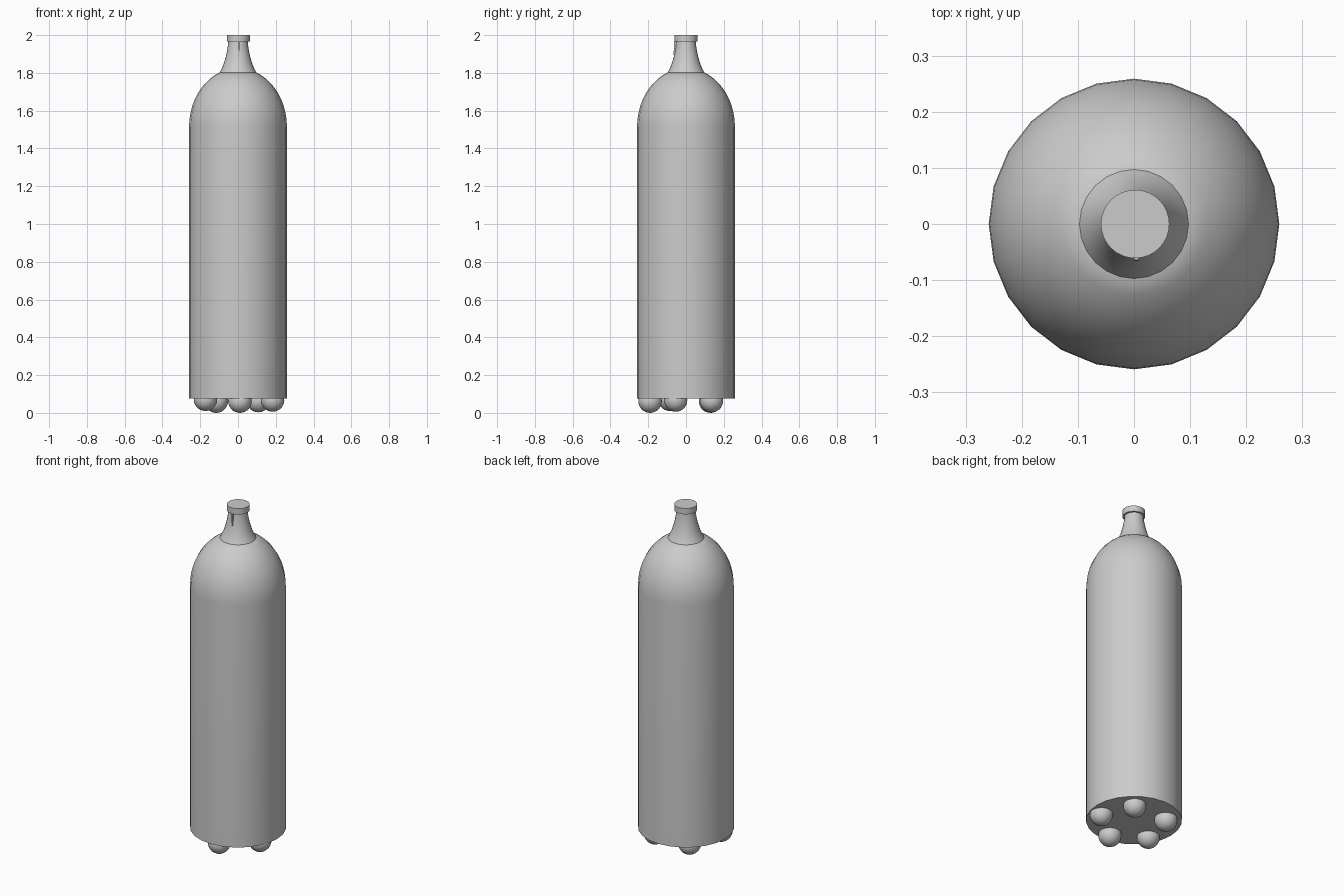
import bpy, bmesh, math

cube = bpy.data.objects.get("Cube")
if cube:
    bpy.data.objects.remove(cube, do_unlink=True)

GREY = (0.6, 0.6, 0.6, 1.0)
grey = bpy.data.materials.new("light grey")
grey.use_nodes = True
grey.diffuse_color = GREY
grey.node_tree.nodes["Principled BSDF"].inputs["Base Color"].default_value = GREY


def add_object(name, bm, angle=35):
    bmesh.ops.recalc_face_normals(bm, faces=bm.faces)
    mesh = bpy.data.meshes.new(name)
    bm.to_mesh(mesh)
    bm.free()
    mesh.materials.append(grey)
    obj = bpy.data.objects.new(name, mesh)
    bpy.context.collection.objects.link(obj)
    bpy.ops.object.select_all(action='DESELECT')
    obj.select_set(True)
    bpy.context.view_layer.objects.active = obj
    bpy.ops.object.shade_smooth_by_angle(angle=math.radians(angle))
    return obj


def lathe(name, profile, sides=24, cx=0.0):
    """Turn (radius, z) points around the z axis and close both ends."""
    bm = bmesh.new()
    rings = []
    for r, z in profile:
        rings.append([bm.verts.new((cx + r * math.cos(2 * math.pi * i / sides),
                                    r * math.sin(2 * math.pi * i / sides), z))
                      for i in range(sides)])
    for a, b in zip(rings, rings[1:]):
        for i in range(sides):
            j = (i + 1) % sides
            bm.faces.new((a[i], a[j], b[j], b[i]))
    bm.faces.new(rings[0])
    bm.faces.new(rings[-1])
    return add_object(name, bm)


# Cylinder body with an elliptical shoulder
R, BASE, SHOULDER, DOME = 0.259, 0.077, 1.515, 0.31
body = [(R, BASE), (R, SHOULDER)]
for k in range(1, 11):
    t = math.radians(6.75 * k)
    body.append((R * math.cos(t), SHOULDER + DOME * math.sin(t)))
lathe("body", body)

# Flared neck and flat cap
lathe("neck", [(0.099, 1.798), (0.087, 1.82), (0.075, 1.85), (0.066, 1.88),
               (0.059, 1.91), (0.054, 1.94), (0.051, 1.97)])
lathe("cap", [(0.061, 1.965), (0.061, 2.0)], sides=32, cx=0.002)

# Small raised seam on the front of the neck
bm = bmesh.new()
outline = [(-0.05, 1.965), (-0.064, 1.965), (-0.064, 1.93), (-0.066, 1.895), (-0.057, 1.895)]
left = [bm.verts.new((0.0, y, z)) for y, z in outline]
right = [bm.verts.new((0.008, y, z)) for y, z in outline]
bm.faces.new(left)
bm.faces.new(right)
for i in range(len(outline)):
    j = (i + 1) % len(outline)
    bm.faces.new((left[i], left[j], right[j], right[i]))
add_object("neck_seam", bm)

# Five ball feet under the base
feet = [(0.01, -0.19, 0.062), (0.183, -0.055, 0.068), (0.108, 0.135, 0.065),
        (-0.115, 0.13, 0.062), (-0.172, -0.085, 0.072)]
for n, (x, y, z) in enumerate(feet, 1):
    bm = bmesh.new()
    bmesh.ops.create_uvsphere(bm, u_segments=24, v_segments=14, radius=0.062)
    bmesh.ops.translate(bm, verts=bm.verts, vec=(x, y, z))
    add_object(f"foot_{n}", bm)
